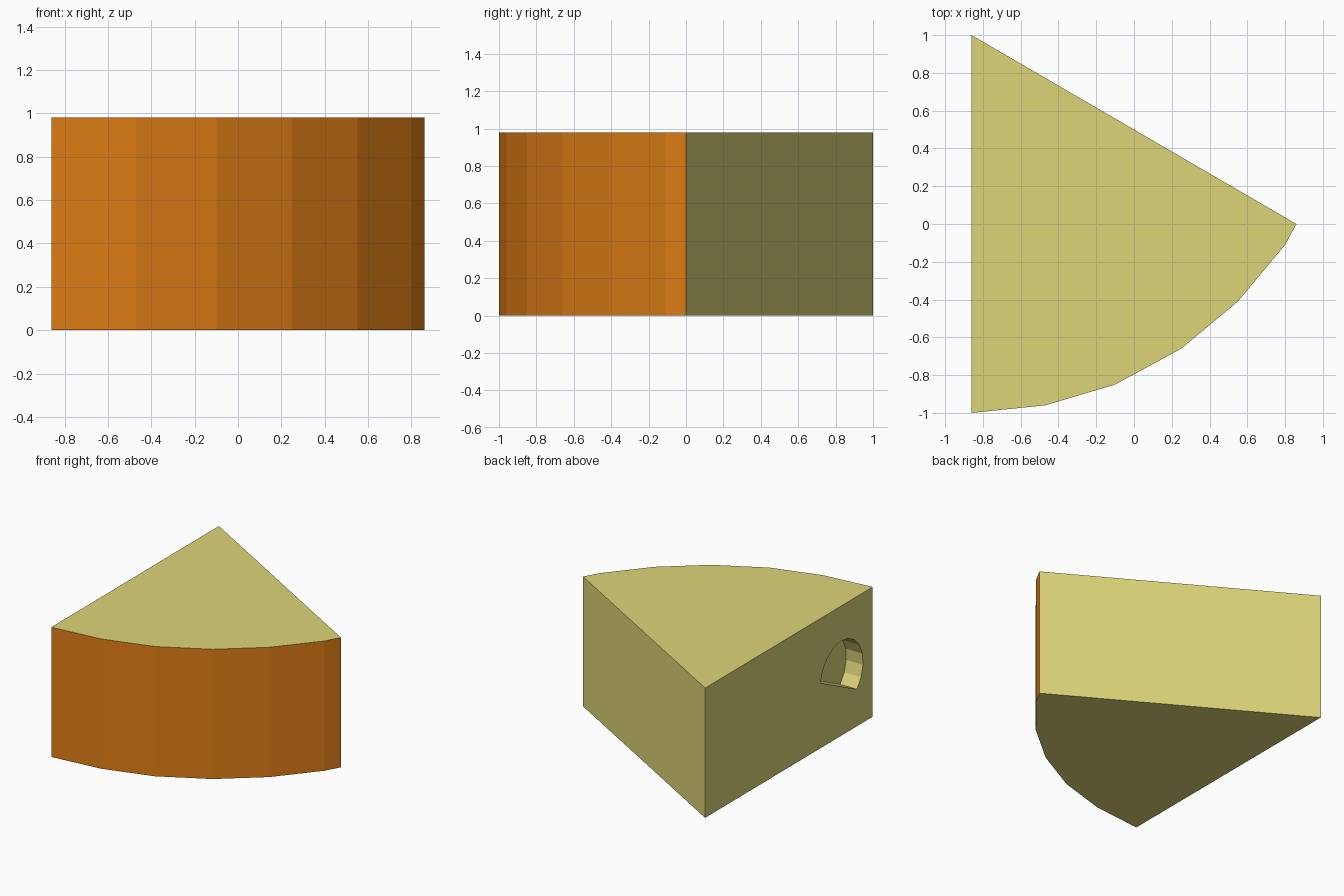
import bpy, bmesh
from math import radians, cos, sin

if "Cube" in bpy.data.objects:
    bpy.data.objects.remove(bpy.data.objects["Cube"])


def material(name, color):
    m = bpy.data.materials.new(name)
    m.diffuse_color = color
    m.use_nodes = True
    m.node_tree.nodes["Principled BSDF"].inputs["Base Color"].default_value = m.diffuse_color
    return m


paste = material("cheese_yellow", (0.72, 0.66, 0.19, 1))
rind = material("rind_orange", (0.75, 0.21, 0.008, 1))


def prism(name, base, offset, mats, side_mats=None):
    """Extrude a closed outline along an offset vector."""
    bm = bmesh.new()
    face = bm.faces.new([bm.verts.new(p) for p in base])
    n = len(base)
    low = list(face.verts)
    bm.verts.ensure_lookup_table()
    high = [bm.verts.new((v.co.x + offset[0], v.co.y + offset[1], v.co.z + offset[2])) for v in low]
    bm.faces.new(high)
    for i in range(n):
        j = (i + 1) % n
        f = bm.faces.new((low[i], low[j], high[j], high[i]))
        if side_mats:
            f.material_index = side_mats[i]
    bmesh.ops.recalc_face_normals(bm, faces=bm.faces)
    mesh = bpy.data.meshes.new(name)
    bm.to_mesh(mesh)
    bm.free()
    for m in mats:
        mesh.materials.append(m)
    ob = bpy.data.objects.new(name, mesh)
    bpy.context.collection.objects.link(ob)
    return ob


# Wedge: pointed tip at the back left, faceted rind along the front
outline = [(-0.86, 1.0), (-0.86, -1.0), (-0.47, -0.96), (-0.10, -0.85),
           (0.25, -0.66), (0.55, -0.41), (0.80, -0.11), (0.86, 0.0)]
wedge = prism("cheese_wedge", [(x, y, 0) for x, y in outline], (0, 0, 0.98),
              [paste, rind], [0, 1, 1, 1, 1, 1, 1, 0])

# Shallow round hole with a flat lower edge in the left cut face
steps = 11
angles = [radians(7 + (225 - 7) * i / steps) for i in range(steps + 1)]
hole = prism("hole_cutter",
             [(-1.0, -0.63 + 0.255 * cos(a), 0.46 + 0.255 * sin(a)) for a in angles],
             (0.28, 0, 0), [paste])
hole.hide_render = True

cut = wedge.modifiers.new("hole", 'BOOLEAN')
cut.operation = 'DIFFERENCE'
cut.solver = 'EXACT'
cut.object = hole
bpy.context.view_layer.objects.active = wedge
wedge.select_set(True)
bpy.ops.object.modifier_apply(modifier=cut.name)
bpy.data.objects.remove(hole)
